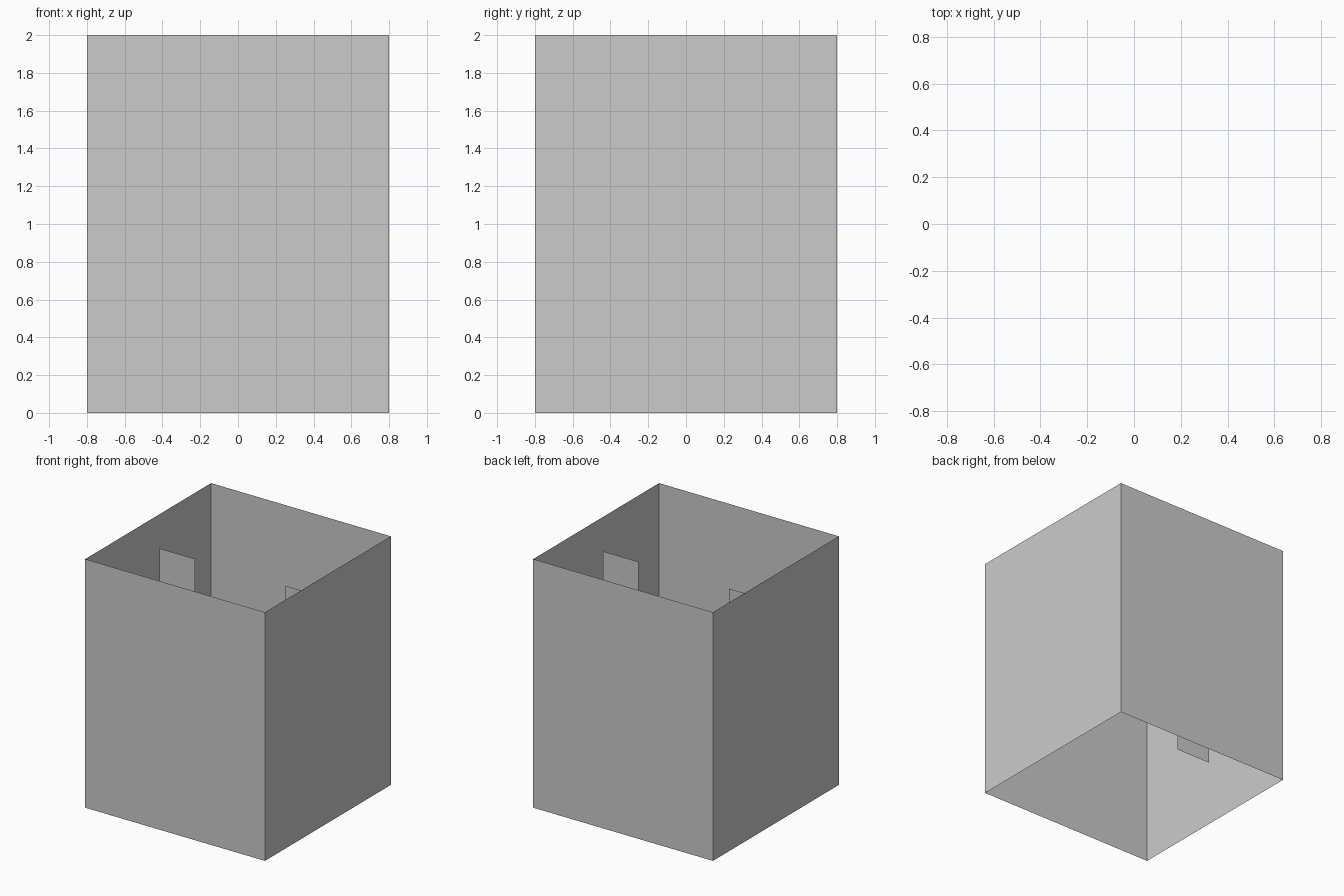
import bpy
import math

if "Cube" in bpy.data.objects:
    bpy.data.objects.remove(bpy.data.objects["Cube"])


def panel(name, width, z0, z1, location=(0, 0), turn=0):
    """Upright single-sided sheet facing -y, then turned about z."""
    h = width / 2
    verts = [(-h, 0, z0), (h, 0, z0), (h, 0, z1), (-h, 0, z1)]
    mesh = bpy.data.meshes.new(name)
    mesh.from_pydata(verts, [], [(0, 1, 2, 3)])
    obj = bpy.data.objects.new(name, mesh)
    obj.location = (location[0], location[1], 0)
    obj.rotation_euler.z = turn
    bpy.context.collection.objects.link(obj)
    return obj


HALF = 0.8
HEIGHT = 2.0

# Four outer walls, open at the top and bottom
for i, side in enumerate(("front", "right", "back", "left")):
    a = i * math.pi / 2
    panel(side + "_wall", HALF * 2, 0, HEIGHT,
          (HALF * math.sin(a), -HALF * math.cos(a)), a)

# Pair of narrow upright sheets inside, near the middle plane
for side, s in (("left", -1), ("right", 1)):
    panel(side + "_inner_panel", 0.315, 0.46, 1.79, (s * 0.56, 0.03))
